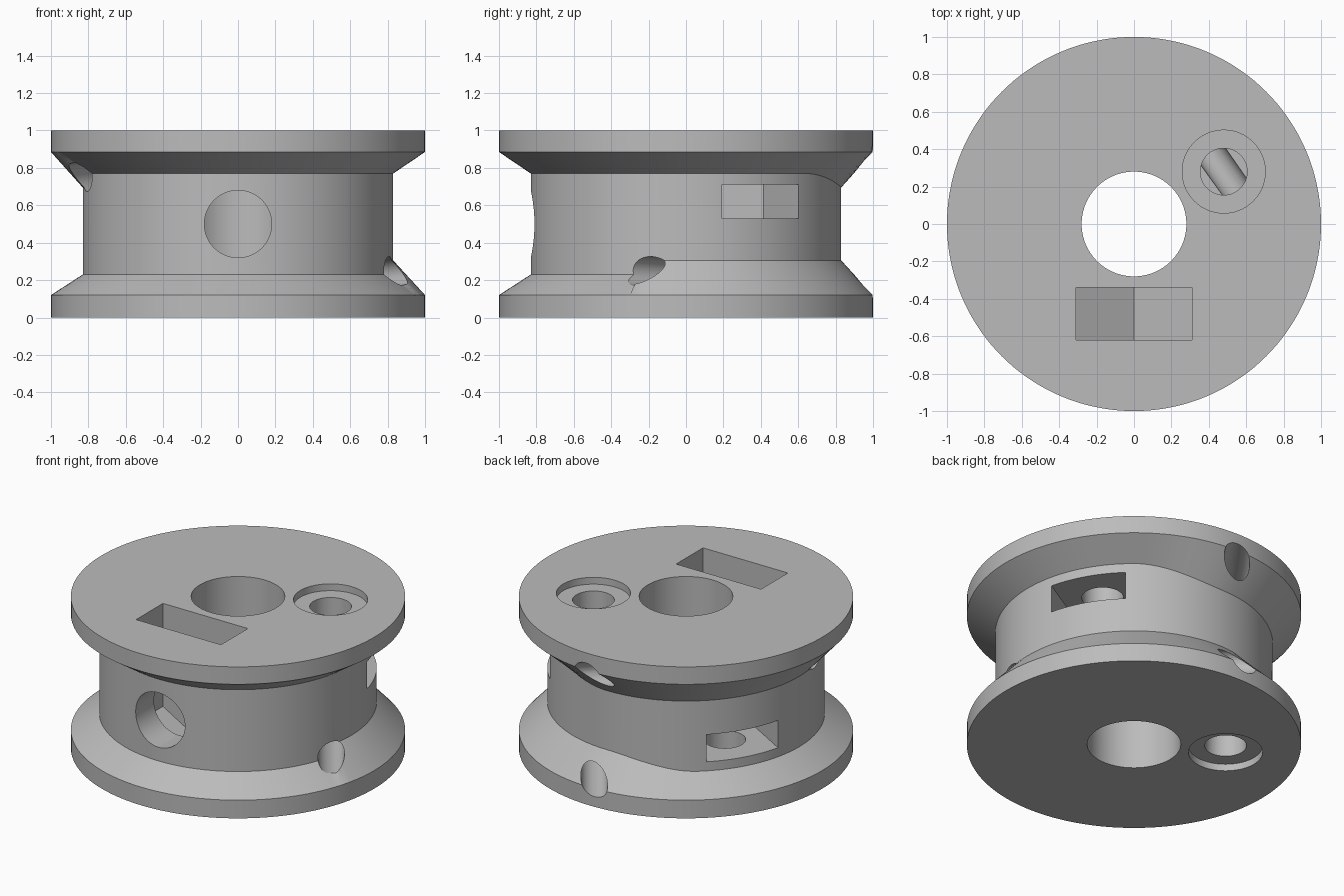
import bpy, bmesh, math
from mathutils import Vector, Matrix

if "Cube" in bpy.data.objects:
    bpy.data.objects.remove(bpy.data.objects["Cube"])

SEG = 144
grey = bpy.data.materials.new("plain_grey")
grey.diffuse_color = (0.5, 0.5, 0.5, 1)
grey.use_nodes = True
grey.node_tree.nodes["Principled BSDF"].inputs["Base Color"].default_value = grey.diffuse_color


def make_object(name, bm):
    bmesh.ops.recalc_face_normals(bm, faces=bm.faces)
    mesh = bpy.data.meshes.new(name)
    bm.to_mesh(mesh)
    bm.free()
    mesh.materials.append(grey)
    obj = bpy.data.objects.new(name, mesh)
    bpy.context.collection.objects.link(obj)
    return obj


def cylinder(name, start, end, radius, sides=64):
    """Cylinder between two points."""
    a, b = Vector(start), Vector(end)
    bm = bmesh.new()
    turn = (b - a).to_track_quat('Z', 'Y').to_matrix().to_4x4()
    bmesh.ops.create_cone(bm, cap_ends=True, segments=sides, radius1=radius, radius2=radius,
                          depth=(b - a).length, matrix=Matrix.Translation((a + b) / 2) @ turn)
    return make_object(name, bm)


def prism(name, outline, push):
    """Solid made by pushing a flat outline along a vector."""
    bm = bmesh.new()
    face = bm.faces.new([bm.verts.new(p) for p in outline])
    top = bmesh.ops.extrude_face_region(bm, geom=[face])
    verts = [v for v in top["geom"] if isinstance(v, bmesh.types.BMVert)]
    bmesh.ops.translate(bm, verts=verts, vec=push)
    return make_object(name, bm)


def cone_height(deg):
    """Inner height of the lower flange cone: raised lead-in that ramps down."""
    d = (deg + 16) % 360
    t = min(max((d - 106) / 40, 0), 1)
    return 0.305 - 0.075 * t * t * (3 - 2 * t)


# Spool body: profile swept round the axis, with the cone heights varying
bm = bmesh.new()
rings = []
for i in range(SEG):
    deg = 360 * i / SEG
    low, high = cone_height(deg), 1 - cone_height(180 - deg)
    profile = [(0.28, 0), (1, 0), (1, 0.12), (0.83, low),
               (0.83, high), (1, 0.885), (1, 1), (0.28, 1)]
    c, s = math.cos(math.radians(deg)), math.sin(math.radians(deg))
    rings.append([bm.verts.new((r * c, r * s, z)) for r, z in profile])
for i in range(SEG):
    a, b = rings[i], rings[(i + 1) % SEG]
    for j in range(8):
        k = (j + 1) % 8
        bm.faces.new((a[j], b[j], b[k], a[k]))
spool = make_object("spool", bm)

# Shaft screw hole and hexagonal nut pocket, open at the top
cutters = [cylinder("shaft_screw_hole", (0, -1.1, 0.5), (0, -0.1, 0.5), 0.18)]
cutters.append(prism("shaft_nut_pocket",
                     [(-0.31, -0.34, 1.1), (-0.31, -0.34, 0.32), (0, -0.34, 0.142),
                      (0.31, -0.34, 0.32), (0.31, -0.34, 1.1)], (0, -0.28, 0)))

# Two cord clamps: the second is the first turned half round the y axis
for name, side in (("right", 1), ("left", -1)):
    def flip(x, y, z):
        return (side * x, y, z if side > 0 else 1 - z)
    cutters.append(cylinder(name + "_screw_recess", flip(0.48, 0.28, 0.955), flip(0.48, 0.28, 1.1), 0.222))
    cutters.append(cylinder(name + "_screw_hole", flip(0.48, 0.28, 0.2), flip(0.48, 0.28, 1.05), 0.125))
    # cord tunnel, slanting through the screw hole
    p, d = Vector((0.48, 0.28, 0.207)), Vector((-0.708, 1, -0.083))
    cutters.append(cylinder(name + "_cord_tunnel", flip(*(p - d * 0.85)), flip(*(p + d * 0.95)), 0.08, 40))
    # side slot with a hexagonal inner end, running outwards
    u, v = Vector((0.866, 0.5, 0)), Vector((-0.5, 0.866, 0))
    outline = [u * r + v * w for r, w in
               ((1.0, -0.236), (1.0, 0.236), (0.42, 0.236), (0.284, 0), (0.42, -0.236))]
    cutters.append(prism(name + "_nut_slot", [flip(q.x, q.y, 0.53) for q in outline],
                         (0, 0, 0.18 * side)))

# Cut everything, then drop the cutters
bpy.context.view_layer.objects.active = spool
for cutter in cutters:
    mod = spool.modifiers.new(cutter.name, 'BOOLEAN')
    mod.operation, mod.solver, mod.object = 'DIFFERENCE', 'EXACT', cutter
    bpy.ops.object.modifier_apply(modifier=mod.name)
    bpy.data.objects.remove(cutter)

bpy.ops.object.select_all(action='DESELECT')
spool.select_set(True)
bpy.ops.object.shade_smooth_by_angle(angle=math.radians(25))
